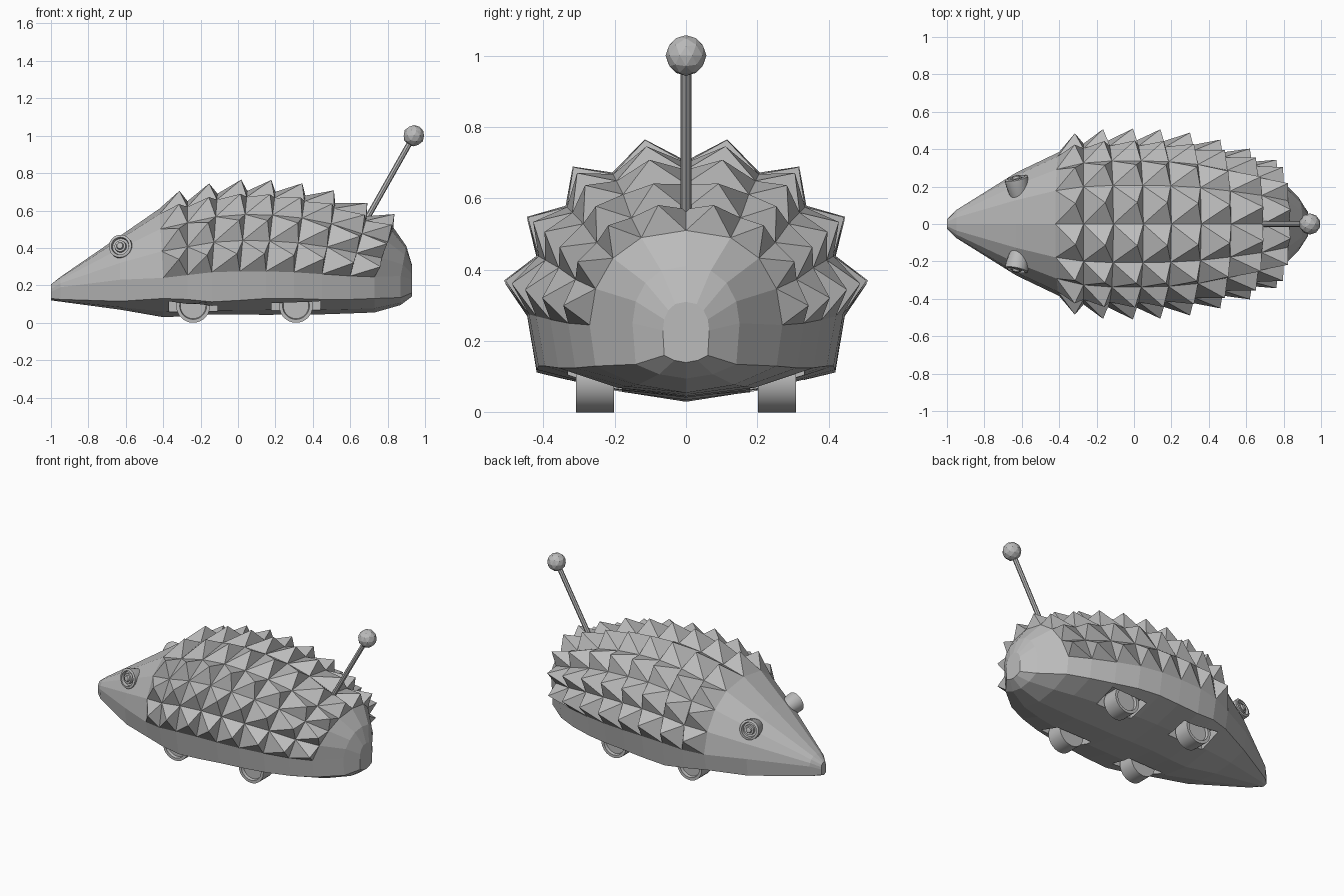
import bpy, bmesh, math
from mathutils import Vector

if "Cube" in bpy.data.objects:
    bpy.data.objects.remove(bpy.data.objects["Cube"])

grey = bpy.data.materials.new("plain grey")
grey.diffuse_color = (0.5, 0.5, 0.5, 1)
grey.use_nodes = True
grey.node_tree.nodes["Principled BSDF"].inputs["Base Color"].default_value = grey.diffuse_color


def finish(name, bm, smooth=False):
    bmesh.ops.recalc_face_normals(bm, faces=bm.faces[:])
    me = bpy.data.meshes.new(name)
    bm.to_mesh(me)
    bm.free()
    me.materials.append(grey)
    ob = bpy.data.objects.new(name, me)
    bpy.context.collection.objects.link(ob)
    if smooth:
        bpy.ops.object.select_all(action='DESELECT')
        ob.select_set(True)
        bpy.context.view_layer.objects.active = ob
        bpy.ops.object.shade_smooth_by_angle(angle=math.radians(35))
    return ob


def lathe(name, profile, loc, axis, n=24, smooth=True):
    """Spin (radius, height) points around an axis; closes both ends."""
    bm = bmesh.new()
    rot = Vector(axis).to_track_quat('Z', 'Y')
    rings = [[bm.verts.new(rot @ Vector((r * math.cos(2 * math.pi * i / n),
                                         r * math.sin(2 * math.pi * i / n), h)) + Vector(loc))
              for i in range(n)] for r, h in profile]
    for a, b in zip(rings, rings[1:]):
        for i in range(n):
            bm.faces.new((a[i], a[(i + 1) % n], b[(i + 1) % n], b[i]))
    bm.faces.new(rings[0][::-1])
    bm.faces.new(rings[-1])
    return finish(name, bm, smooth)


# body stations: x, half width, belly z, lower edge z, spike base z, top z, backward slant
stations = [
    (-1.00, .025, .120, .130, .165, .205, 0),
    (-.95, .075, .113, .125, .190, .245, 0),
    (-.63, .275, .070, .115, .230, .465, 0),
    (-.42, .385, .030, .130, .240, .610, -.02),
    (-.27, .430, .035, .125, .255, .650, 0),
    (-.11, .445, .045, .112, .270, .690, .03),
    (.05, .445, .045, .120, .275, .705, .04),
    (.20, .440, .042, .130, .275, .700, .05),
    (.36, .420, .045, .130, .270, .680, .06),
    (.52, .380, .045, .125, .260, .640, .07),
    (.69, .330, .050, .125, .250, .570, .09),
    (.83, .270, .055, .130, .245, .510, .10),
    (.90, .150, .095, .135, .250, .410, .03),
    (.93, .065, .140, .160, .230, .310, 0)]
FIRST_SPIKE, LAST_SPIKE = 3, 11


def section(x, w, zb, z2, z3, zt, slant):
    half = [(x - slant, 0, zb),
            (x - slant, .5 * w, zb + .3 * (z2 - zb)),
            (x - slant, .94 * w, z2)]
    for k in range(4):
        a = k * math.pi / 8
        s = math.sin(a)
        half.append((x - slant * (1 - s), w * math.cos(a) ** .8, z3 + (zt - z3) * s))
    half.append((x, 0, zt))
    return half + [(px, -py, pz) for px, py, pz in half[-2:0:-1]]


# body shell with a field of backward-leaning pyramids
bm = bmesh.new()
rings = [[bm.verts.new(p) for p in section(*s)] for s in stations]
n = len(rings[0])
for j, (a, b) in enumerate(zip(rings, rings[1:])):
    for i in range(n):
        k = (i + 1) % n
        q = (a[i], a[k], b[k], b[i])
        if FIRST_SPIKE <= j < LAST_SPIKE and 3 <= i < 11:
            front = (a[i].co + a[k].co) / 2
            rear = (b[i].co + b[k].co) / 2
            nor = (b[k].co - a[i].co).cross(b[i].co - a[k].co).normalized()
            if nor.dot(front - Vector((front.x, 0, .2))) < 0:
                nor = -nor
            tip = bm.verts.new(front.lerp(rear, .85) + nor * .08)
            for e in range(4):
                bm.faces.new((q[e], q[(e + 1) % 4], tip))
        else:
            bm.faces.new(q)
bm.faces.new(rings[0])
bm.faces.new(rings[-1][::-1])
body = finish("spiky_body", bm)

# wheel wells, wheels
for x, end in ((-.24, "front"), (.31, "rear")):
    for s, side in ((-1, "right"), (1, "left")):
        bm = bmesh.new()
        bmesh.ops.create_cube(bm, size=1)
        for v in bm.verts:
            v.co = Vector((v.co.x * .26 + x, v.co.y * .15 + s * .255, v.co.z * .2 + .05))
        cutter = finish("wheel_well_cutter", bm)
        cutter.hide_render = True
        mod = body.modifiers.new("well", 'BOOLEAN')
        mod.operation, mod.solver, mod.object = 'DIFFERENCE', 'EXACT', cutter
        bpy.context.view_layer.objects.active = body
        bpy.ops.object.modifier_apply(modifier=mod.name)
        bpy.data.objects.remove(cutter)
        lathe(f"{end}_{side}_wheel",
              [(.03, -.053), (.09, -.053), (.09, .053), (.072, .053), (.068, .035), (.02, .035)],
              (x, s * .255, .09), (0, s, 0), 28)

# eyes: short tubes with a recessed ring and pupil
for s, side in ((-1, "right"), (1, "left")):
    lathe(f"{side}_eye",
          [(.05, -.1), (.062, -.03), (.062, 0), (.048, .004), (.044, -.015), (.032, -.015),
           (.03, .002), (.02, .002), (.016, .012), (.006, .014)],
          (-.63, s * .245, .41), (-.2, s, .22), 20)

# antenna rod and ball
base, top = Vector((.68, 0, .54)), Vector((.94, 0, 1.0))
lathe("antenna_rod", [(.015, 0), (.015, (top - base).length)], base, top - base, 8, False)
bm = bmesh.new()
bmesh.ops.create_icosphere(bm, subdivisions=2, radius=.057)
bmesh.ops.translate(bm, verts=bm.verts[:], vec=top)
finish("antenna_ball", bm)
